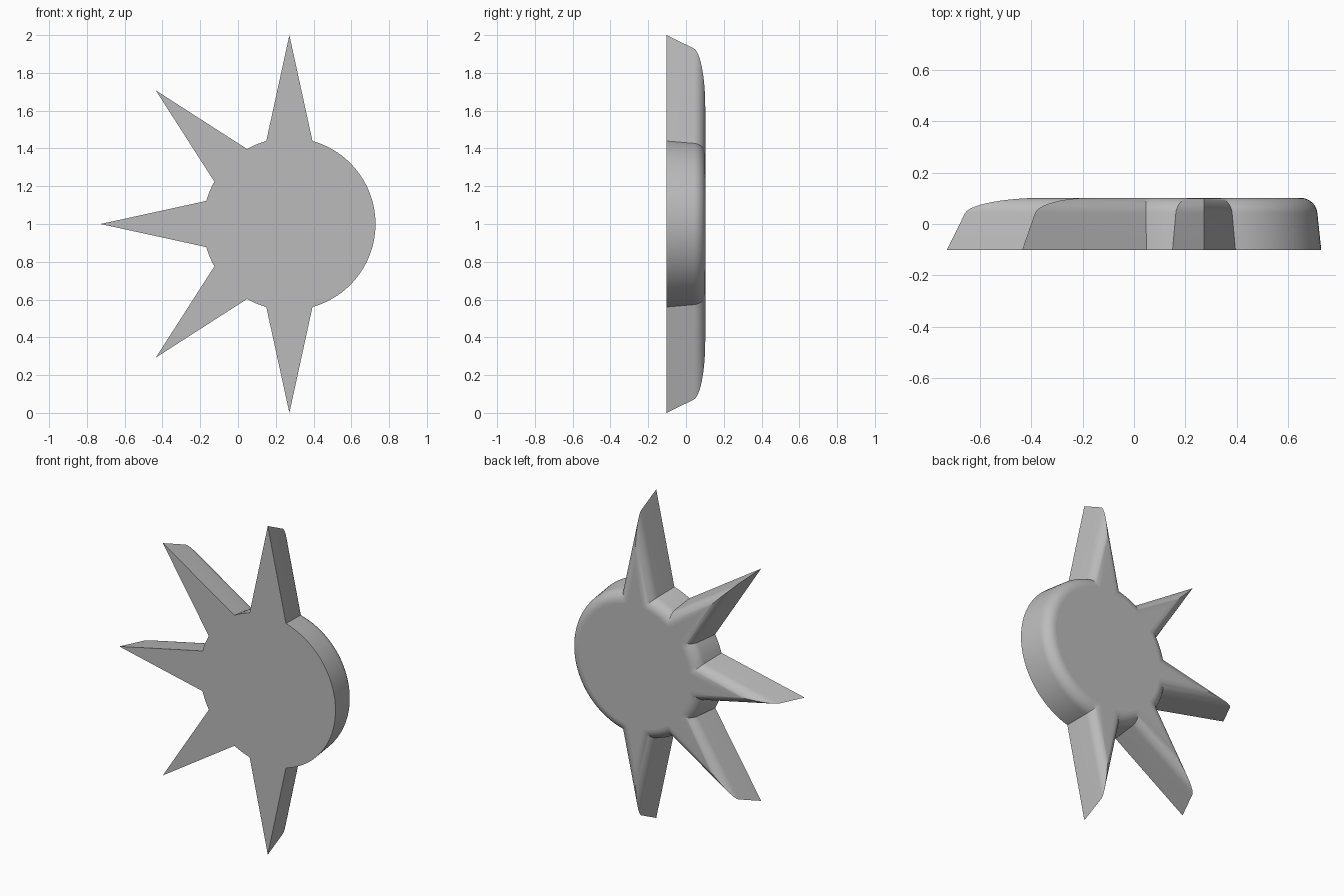
import bpy, bmesh
from math import sin, cos, acos, pi, radians

if "Cube" in bpy.data.objects:
    bpy.data.objects.remove(bpy.data.objects["Cube"])

DISC, HALF_DEPTH = 0.456, 0.102      # disc radius, half thickness
CX, CZ = (1 - DISC) / 2, 1.0         # disc centre
TIP = radians(12.3)                  # half angle of a spike tip
DRAFT, FILLET = radians(6), 0.067    # wall taper and back edge rounding
SPIKES = [radians(a) for a in range(90, 271, 45)]


def outline(inset):
    """Disc with spikes, every edge moved inward by inset, as (x, z) points."""
    r, p = DISC - inset, sin(TIP) - inset
    root = pi / 2 - TIP - acos(p / r)
    reach = p / sin(TIP)
    polar = []
    for i, a in enumerate(SPIKES):
        polar += [(r, a - root), (reach, a)]
        following = SPIKES[i + 1] if i < len(SPIKES) - 1 else SPIKES[0] + 2 * pi
        steps = 6 if i < len(SPIKES) - 1 else 48
        start, end = a + root, following - root
        polar += [(r, start + (end - start) * k / steps) for k in range(steps)]
    return [(CX + d * cos(t), CZ + d * sin(t)) for d, t in polar]


# Layers (inset, y): flat front rim, tapered wall, rounded back edge
wall_end = HALF_DEPTH - FILLET + FILLET * sin(DRAFT)
taper = (wall_end + HALF_DEPTH) * sin(DRAFT) / cos(DRAFT)
layers = [(0, -HALF_DEPTH)]
for k in range(11):
    t = DRAFT + (pi / 2 - DRAFT) * k / 10
    layers.append((taper + FILLET * (cos(DRAFT) - cos(t)),
                   HALF_DEPTH - FILLET + FILLET * sin(t)))

bm = bmesh.new()
rings = [[bm.verts.new((x, y, z)) for x, z in outline(d)] for d, y in layers]
for low, high in zip(rings, rings[1:]):
    for i in range(len(low)):
        j = (i + 1) % len(low)
        bm.faces.new((low[i], low[j], high[j], high[i]))
bm.faces.new(rings[0])
bm.faces.new(rings[-1])
bmesh.ops.recalc_face_normals(bm, faces=bm.faces[:])
mesh = bpy.data.meshes.new("spiked_disc")
bm.to_mesh(mesh)
bm.free()

body = bpy.data.objects.new("spiked_disc", mesh)
bpy.context.collection.objects.link(body)
bpy.ops.object.select_all(action="DESELECT")
body.select_set(True)
bpy.context.view_layer.objects.active = body
bpy.ops.object.shade_smooth_by_angle(angle=radians(30))

# Front and back stay flat
for face in mesh.polygons:
    if len(face.vertices) > 4:
        face.use_smooth = False

grey = bpy.data.materials.new("plain_grey")
grey.use_nodes = True
colour = (0.5, 0.5, 0.5, 1)
grey.diffuse_color = colour
grey.node_tree.nodes["Principled BSDF"].inputs["Base Color"].default_value = colour
mesh.materials.append(grey)
